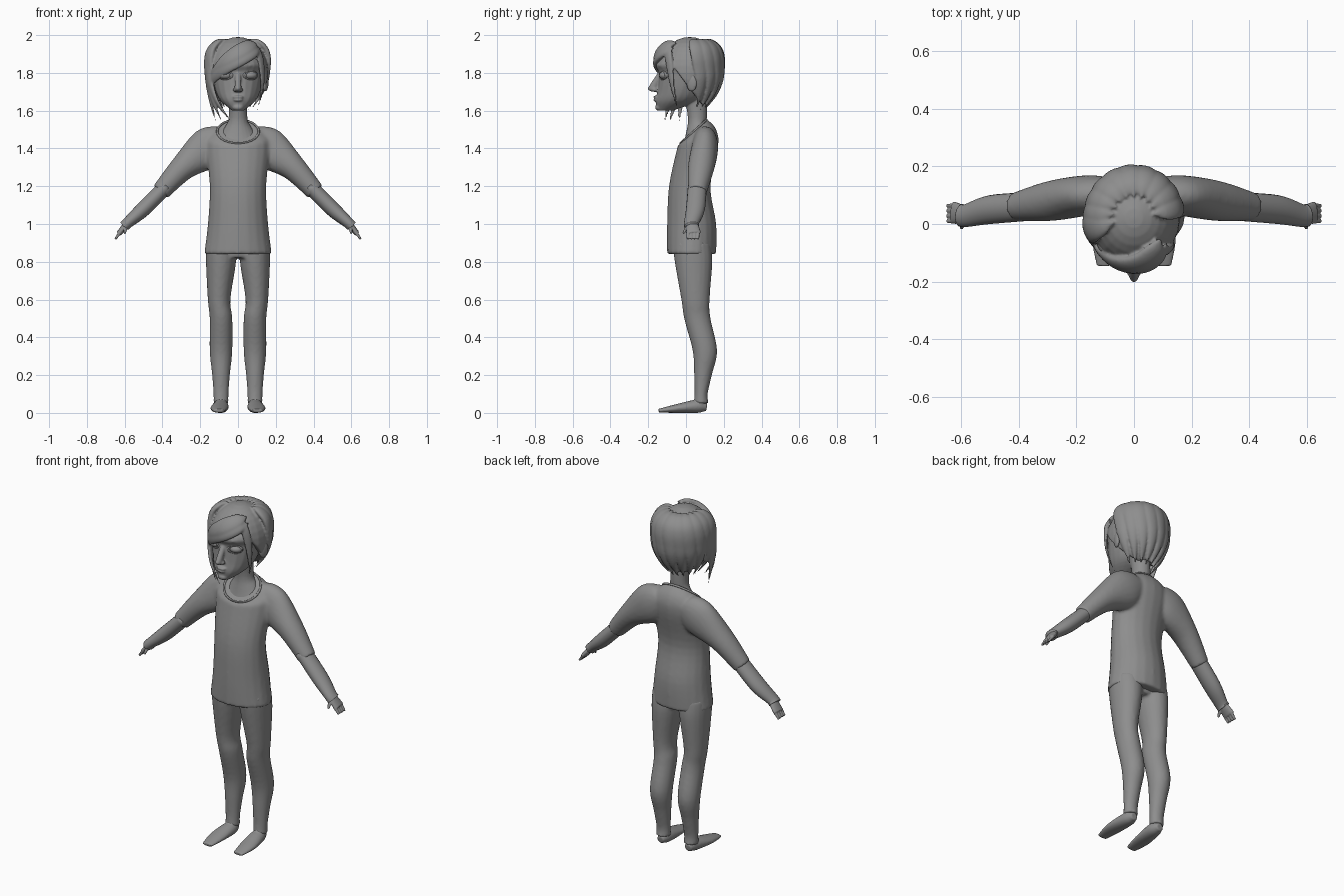
import bpy, bmesh, math
from mathutils import Vector, Matrix

if "Cube" in bpy.data.objects:
    bpy.data.objects.remove(bpy.data.objects["Cube"])

GREY = (.27, .27, .27, 1)
clay = bpy.data.materials.new("plain_grey")
clay.use_nodes = True
clay.diffuse_color = GREY
clay.node_tree.nodes["Principled BSDF"].inputs["Base Color"].default_value = GREY

BOTH = ((1, "left"), (-1, "right"))
SEGMENTS = 20
SKULL_CENTRE = Vector((0, .02, 1.8))
SKULL_SIZE = Vector((.16, .17, .19))


def spline(rings, steps=5):
    """Interpolate rings (x, y, z, size a, size b, optional tilt) smoothly."""
    points = [tuple(ring) + (0,) * (6 - len(ring)) for ring in rings]
    points = [points[0]] + points + [points[-1]]
    samples = []
    for before, start, end, after in zip(points, points[1:], points[2:], points[3:]):
        for step in range(steps):
            t = step / steps
            samples.append([
                q + t / 2 * (r - p + t * (2 * p - 5 * q + 4 * r - s + t * (3 * (q - r) + s - p)))
                for p, q, r, s in zip(before, start, end, after)])
    return samples + [points[-1]]


def loft(bm, rings, facing=None, side=1):
    """Skin ellipses: level rings, or rings across the path when facing(point) is given."""
    samples = spline(rings)
    centres = [Vector((side * x, y, z)) for x, y, z, *rest in samples]
    loops = []
    for i, (centre, sample) in enumerate(zip(centres, samples)):
        size_a, size_b, tilt = sample[3:]
        axis_a, axis_b = Vector((1, 0, 0)), Vector((0, 1, tilt))
        if facing:
            along = (centres[min(i + 1, len(centres) - 1)] - centres[max(i - 1, 0)]).normalized()
            axis_a = facing(centre)
            axis_a = (axis_a - along * axis_a.dot(along)).normalized()
            axis_b = along.cross(axis_a)
        angles = [math.tau * k / SEGMENTS for k in range(SEGMENTS)]
        loops.append([bm.verts.new(centre + axis_a * size_a * math.cos(angle) + axis_b * size_b * math.sin(angle))
                      for angle in angles])
    for lower, upper in zip(loops, loops[1:]):
        for k in range(SEGMENTS):
            bm.faces.new((lower[k - 1], lower[k], upper[k], upper[k - 1]))
    bm.faces.new(loops[0])
    bm.faces.new(loops[-1])


def ball(bm, centre, size, turn=0):
    matrix = Matrix.Translation(centre) @ Matrix.Rotation(turn, 4, 'Z') @ Matrix.Diagonal((*size, 1))
    bmesh.ops.create_uvsphere(bm, u_segments=24, v_segments=16, radius=1, matrix=matrix)


def band(name, centre, rotation, radius, thickness, squash):
    """Thin raised oval edge."""
    bpy.ops.mesh.primitive_torus_add(location=centre, rotation=rotation, major_radius=radius,
                                     minor_radius=thickness, minor_segments=8)
    edge = bpy.context.object
    edge.name = name
    edge.scale.y = squash
    edge.data.materials.append(clay)
    edge.data.shade_smooth()


def finish(name, bm, voxel=None, smoothing=3):
    """Make the object; a voxel size fuses its overlapping pieces into one skin."""
    bmesh.ops.recalc_face_normals(bm, faces=bm.faces)
    mesh = bpy.data.meshes.new(name)
    bm.to_mesh(mesh)
    bm.free()
    mesh.materials.append(clay)
    mesh.shade_smooth()
    part = bpy.data.objects.new(name, mesh)
    bpy.context.collection.objects.link(part)
    if voxel:
        fuse = part.modifiers.new("fuse", 'REMESH')
        fuse.mode, fuse.voxel_size, fuse.use_smooth_shade = 'VOXEL', voxel, True
        soften = part.modifiers.new("soften", 'SMOOTH')
        soften.iterations = smoothing


def lock(bm, angles, heights, width, tuck, bend=1, steps=7):
    """Hair lock running over the skull between two compass angles and two heights."""
    rings = []
    for step in range(steps + 1):
        t = step / steps
        angle = math.radians(angles[0] + (angles[1] - angles[0]) * t ** bend)
        z = heights[0] + (heights[1] - heights[0]) * t ** 1.6
        h = (z - SKULL_CENTRE.z) / SKULL_SIZE.z
        reach = math.sqrt(1 - h ** 4) if h > 0 else 1 - tuck * h * h
        x = SKULL_CENTRE.x + SKULL_SIZE.x * reach * math.cos(angle)
        y = SKULL_CENTRE.y + SKULL_SIZE.y * reach * math.sin(angle)
        swell = width * math.sin(math.pi * t ** .7) + .003
        rings.append((x, y, z, swell * .45, swell))
    loft(bm, rings, outward)


def across_y(point):
    return Vector((0, 1, 0))


def across_x(point):
    return Vector((1, 0, 0))


def outward(point):
    return point - SKULL_CENTRE


# Shirt body with a sloping neck opening, and sleeves
shirt = bmesh.new()
loft(shirt, [(0, .03, .84, .18, .13), (0, .03, 1, .16, .13), (0, .02, 1.2, .15, .11),
             (0, .06, 1.4, .17, .11, .1), (0, .06, 1.46, .16, .1, .4), (0, .04, 1.49, .11, .07, .9)])
for side, label in BOTH:
    loft(shirt, [(.08, .1, 1.45, .06, .08), (.16, .1, 1.4, .07, .11),
                 (.29, .08, 1.3, .07, .07), (.41, .06, 1.17, .05, .05)], across_y, side)
finish("shirt", shirt, .009, 6)
slope = math.atan(.9)
band("neckline", (0, .04, 1.49), (slope, 0, 0), .11, .006, .85)

# Forearms with flared cuffs
for side, label in BOTH:
    forearm = bmesh.new()
    loft(forearm, [(.38, .06, 1.2, .05, .04), (.5, .05, 1.08, .05, .04),
                   (.58, .03, 1.01, .04, .03), (.6, .03, .99, .04, .03)], across_y, side)
    finish(label + "_forearm", forearm)

# Hands: palm, four fingers, thumb
for side, label in BOTH:
    hand = bmesh.new()
    loft(hand, [(.58, .03, 1.01, .03, .02), (.63, .04, .95, .04, .014)], across_y, side)
    for finger in range(4):
        y = .01 + .018 * finger
        loft(hand, [(.62, y, .96, .01, .01), (.65, y, .92, .006, .006)], across_y, side)
    loft(hand, [(.59, .02, 1, .014, .014), (.6, -.015, .95, .006, .006)], across_y, side)
    finish(label + "_hand", hand, .004, 2)

# Trousers
trousers = bmesh.new()
loft(trousers, [(0, .03, .82, .1, .08), (0, .03, .93, .15, .1)])
for side, label in BOTH:
    loft(trousers, [(.09, .03, .9, .08, .1), (.09, .04, .8, .08, .1), (.1, .05, .6, .06, .075),
                    (.09, .06, .5, .06, .07), (.09, .1, .33, .06, .065), (.09, .09, .2, .047, .047),
                    (.09, .08, .1, .04, .035), (.09, .08, .05, .04, .04)], side=side)
finish("trousers", trousers, .009, 4)

# Feet
for side, label in BOTH:
    foot = bmesh.new()
    loft(foot, [(.09, .08, .12, .03, .03), (.09, .07, .03, .036, .03)], side=side)
    loft(foot, [(.09, .11, .03, .02, .02), (.09, .06, .035, .04, .035), (.1, -.05, .023, .046, .023),
                (.1, -.145, .011, .03, .01)], across_x, side)
    finish(label + "_foot", foot, .005, 2)

# Head with neck, nose, lips, chin, ears and brows
head = bmesh.new()
loft(head, [(0, .04, 1.46, .1, .06, .9), (0, .05, 1.51, .07, .05, .6), (0, .06, 1.56, .05, .05),
            (0, .05, 1.68, .05, .06)])
loft(head, [(0, -.11, 1.6, .03, .04), (0, -.05, 1.65, .09, .11), (0, -.02, 1.71, .12, .13),
            (0, 0, 1.8, .137, .145), (0, 0, 1.86, .14, .155), (0, .03, 1.97, .05, .05)])
loft(head, [(0, -.13, 1.81, .014, .012), (0, -.175, 1.72, .018, .025), (0, -.16, 1.7, .016, .016)])
ball(head, (0, -.187, 1.717), (.014, .016, .012))
for height, length in ((1.672, .03), (1.656, .026)):
    ball(head, (0, -.157, height), (length, .016, .008))
ball(head, (0, -.14, 1.617), (.03, .024, .018))
for side, label in BOTH:
    ball(head, (.015 * side, -.165, 1.71), (.012, .016, .01))
    ball(head, (.145 * side, .03, 1.75), (.014, .03, .05), side * -.35)
    loft(head, [(.02, -.145, 1.825, .006, .006), (.065, -.137, 1.84, .008, .008), (.1, -.1, 1.825, .005, .005)],
         across_y, side)
finish("head", head, .005, 4)

# Eyes and lids, turned to follow the face
for side, label in BOTH:
    turn = side * .42
    eye = bmesh.new()
    ball(eye, (.065 * side, -.106, 1.787), (.038, .036, .024), turn)
    finish(label + "_eye", eye)
    band(label + "_eyelid", (.066 * side, -.123, 1.787), (math.pi / 2, 0, turn), .038, .006, .58)

# Hair cap, sliced open for the face
hair = bmesh.new()
ball(hair, SKULL_CENTRE, SKULL_SIZE)
cut = bmesh.ops.bisect_plane(hair, geom=hair.verts[:] + hair.edges[:] + hair.faces[:],
                             plane_co=(0, -.14, 1.93), plane_no=(0, -.8, -.6), clear_outer=True)
rim = [item for item in cut["geom_cut"] if isinstance(item, bmesh.types.BMEdge)]
bmesh.ops.holes_fill(hair, edges=rim)
# Back locks swirl from the crown to the nape
for angle in range(10, 200, 20):
    lock(hair, (angle, angle + 15), (1.98, 1.6), .04, .5)
# Fringe sweeps from the parting to the long side
for height in (1.96, 1.93):
    lock(hair, (-35, -170), (height, height - .23), .045, .1)
# Long side hangs to ragged tips
for tip in (205, 230, 255):
    lock(hair, (190, tip), (1.97, 1.54), .045, .1, 4)
# Short side: thin lock before the ear
lock(hair, (-60, -30), (1.95, 1.6), .02, .25, .5)
finish("hair", hair, .006, 2)
